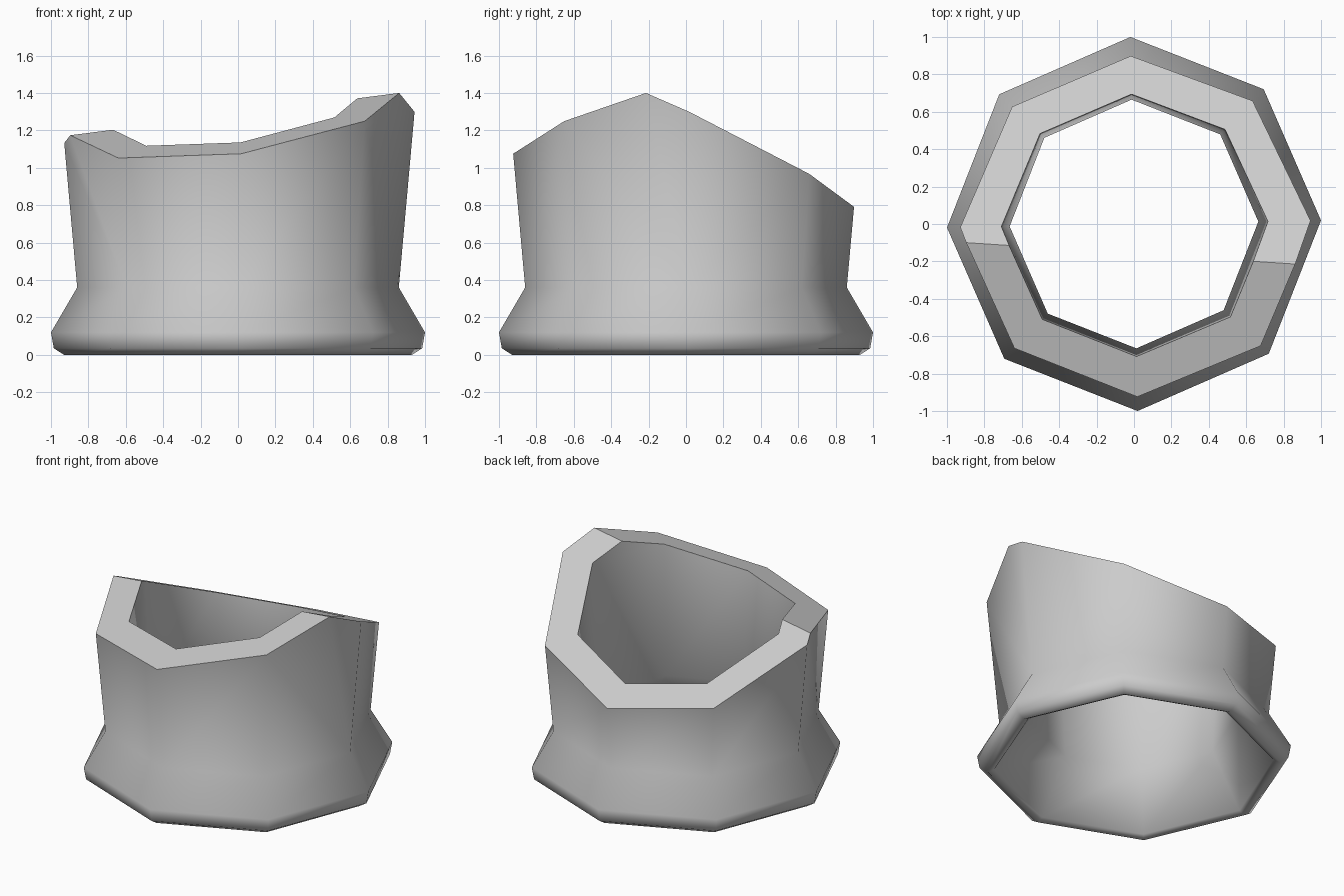
import bpy, bmesh, math
from mathutils import Vector

if "Cube" in bpy.data.objects:
    bpy.data.objects.remove(bpy.data.objects["Cube"], do_unlink=True)

SIDES = 8
TURN = math.radians(1.1)

# (radius, height) from inner wall top, down round the foot, to outer wall top
PROFILE = [(0.74, 1.7), (0.665, 0.37), (0.89, 0.02), (0.93, 0.0),
           (0.985, 0.035), (1.0, 0.12), (0.86, 0.36), (0.98, 1.7)]

# Sloping cuts, z = a + b*x + c*y
BACK_CUT = (1.215, 0.098, -0.47)
FRONT_CUT = (1.334, 0.147, 0.283)


def make_material(name, color):
    mat = bpy.data.materials.new(name)
    mat.use_nodes = True
    mat.diffuse_color = color
    mat.node_tree.nodes["Principled BSDF"].inputs["Base Color"].default_value = color
    return mat


def ring(bm, radius, z):
    angles = [TURN + i * math.tau / SIDES for i in range(SIDES)]
    return [bm.verts.new((radius * math.cos(t), radius * math.sin(t), z)) for t in angles]


# Eight-sided flared wall
bm = bmesh.new()
rings = [ring(bm, r, z) for r, z in PROFILE]
for low, high in zip(rings, rings[1:]):
    for i in range(SIDES):
        j = (i + 1) % SIDES
        bm.faces.new((low[i], low[j], high[j], high[i]))

# Trim the top with the two slopes
for a, b, c in (BACK_CUT, FRONT_CUT):
    bmesh.ops.bisect_plane(bm, geom=bm.verts[:] + bm.edges[:] + bm.faces[:],
                           plane_co=(0, 0, a), plane_no=Vector((-b, -c, 1)).normalized(),
                           clear_outer=True)
for face in bm.faces:
    face.smooth = True

# Flat rim joining the inner and outer walls
border = {v for e in bm.edges if e.is_boundary for v in e.verts}
border = sorted(border, key=lambda v: math.atan2(v.co.y, v.co.x))
inner = [v for v in border if v.co.xy.length < 0.77]
outer = [v for v in border if v.co.xy.length >= 0.77]
count = len(outer)
for i in range(count):
    j = (i + 1) % count
    rim = bm.faces.new((inner[i], outer[i], outer[j], inner[j]))
    rim.smooth = False

bmesh.ops.recalc_face_normals(bm, faces=bm.faces[:])
mesh = bpy.data.meshes.new("flared_collar")
bm.to_mesh(mesh)
bm.free()
mesh.materials.append(make_material("light grey", (0.6, 0.6, 0.6, 1)))
collar = bpy.data.objects.new("flared_collar", mesh)
bpy.context.collection.objects.link(collar)
